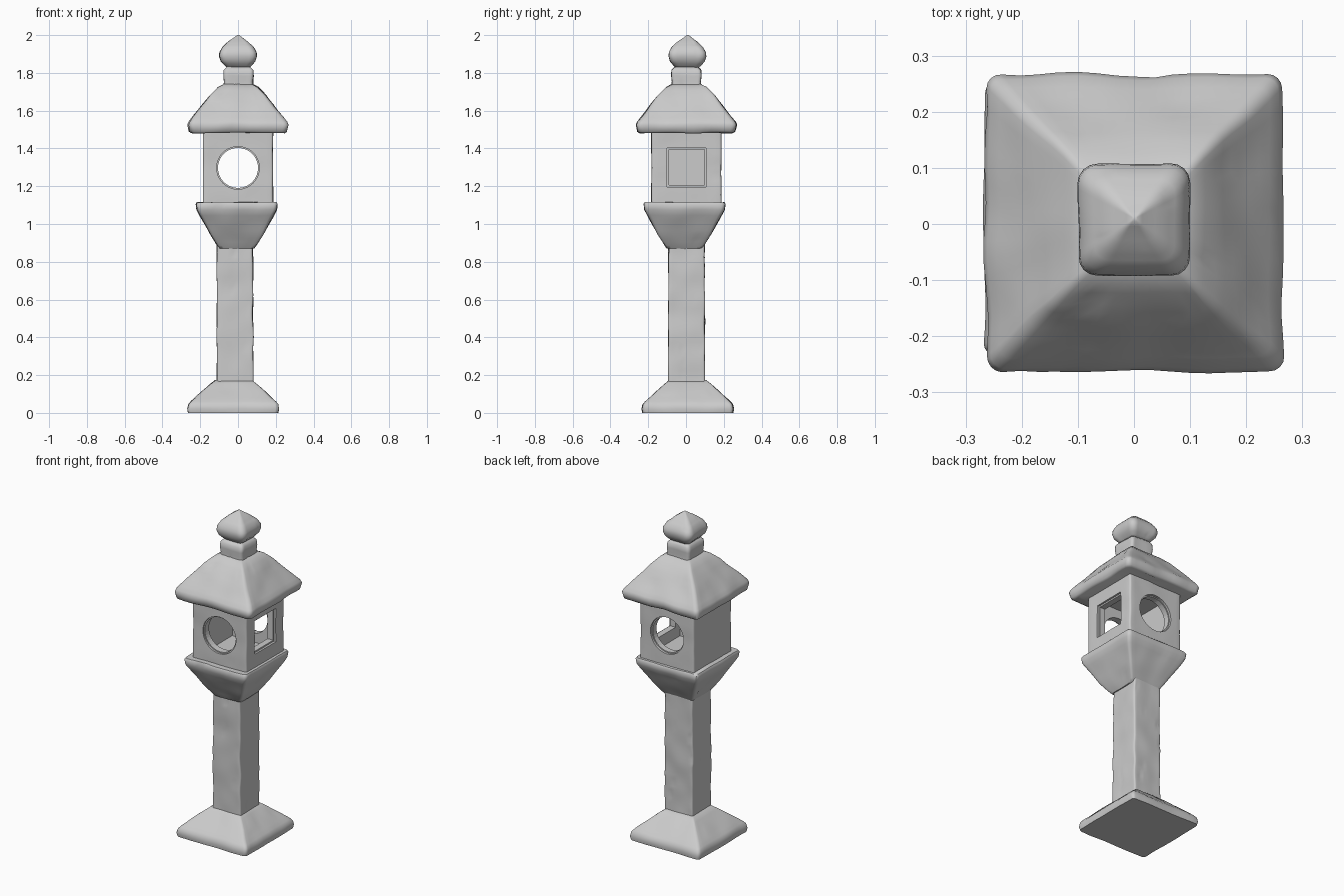
import bpy, bmesh, math
from mathutils import Vector, noise

if "Cube" in bpy.data.objects:
    bpy.data.objects.remove(bpy.data.objects["Cube"])

ROUGH = 0.005


def weather(p, amount=ROUGH):
    """Gentle stone unevenness plus occasional small pits."""
    p = Vector(p)
    n = noise.noise_vector(p * 9) * amount
    pit = max(0.0, noise.noise(p * 24 + Vector((7, 3, 1))) - 0.5) * amount * 4
    return p + Vector((n.x, n.y, n.z * 0.7)) - Vector((p.x, p.y, 0)).normalized() * pit


def square_ring(half, corner, arc=4, side=14):
    """Rounded square outline, counter-clockwise."""
    r, c = half * corner, half * (1 - corner)
    pts = []
    for q in range(4):
        cx, cy = [(c, c), (-c, c), (-c, -c), (c, -c)][q]
        nx, ny = [(c, c), (-c, c), (-c, -c), (c, -c)][(q + 1) % 4]
        for i in range(arc + 1):
            a = math.pi / 2 * (q + i / arc)
            last = (cx + r * math.cos(a), cy + r * math.sin(a))
            pts.append(last)
        a = math.pi / 2 * (q + 1)
        nxt = (nx + r * math.cos(a), ny + r * math.sin(a))
        for i in range(1, side):
            t = i / side
            pts.append((last[0] + (nxt[0] - last[0]) * t, last[1] + (nxt[1] - last[1]) * t))
    return pts


def loft(name, profile, centre=(0, 0), corner=0.12, amount=ROUGH, step=0.025, angle=50):
    """Stack rounded squares along a (half width, height) profile."""
    rows = [profile[0]]
    for (h0, z0), (h1, z1) in zip(profile, profile[1:]):
        k = max(1, round(math.hypot(h1 - h0, z1 - z0) / step))
        rows += [(h0 + (h1 - h0) * i / k, z0 + (z1 - z0) * i / k) for i in range(1, k + 1)]
    bm = bmesh.new()
    rings = []
    for h, z in rows:
        ring = []
        for x, y in square_ring(h, corner):
            p = weather((x + centre[0], y + centre[1], z), amount)
            if z == 0:
                p.z = 0
            ring.append(bm.verts.new(p))
        rings.append(ring)
    n = len(rings[0])
    for a, b in zip(rings, rings[1:]):
        for i in range(n):
            j = (i + 1) % n
            bm.faces.new((a[i], a[j], b[j], b[i]))
    bm.faces.new(rings[0][::-1])
    bm.faces.new(rings[-1])
    mesh = bpy.data.meshes.new(name)
    bm.to_mesh(mesh)
    bm.free()
    ob = bpy.data.objects.new(name, mesh)
    bpy.context.collection.objects.link(ob)
    smooth(ob, angle)
    return ob


def smooth(ob, angle):
    bpy.ops.object.select_all(action='DESELECT')
    ob.select_set(True)
    bpy.context.view_layer.objects.active = ob
    bpy.ops.object.shade_smooth_by_angle(angle=math.radians(angle))


def cut(ob, cutter):
    """Subtract a cutter, then discard it."""
    cutter.hide_render = True
    mod = ob.modifiers.new("cut", 'BOOLEAN')
    mod.operation, mod.solver, mod.object = 'DIFFERENCE', 'EXACT', cutter
    bpy.context.view_layer.objects.active = ob
    bpy.ops.object.modifier_apply(modifier=mod.name)
    bpy.data.objects.remove(cutter, do_unlink=True)


def box(size, loc):
    bpy.ops.mesh.primitive_cube_add(size=1, location=loc)
    ob = bpy.context.object
    ob.scale = size
    bpy.context.view_layer.update()
    return ob


def tube(radius, depth, loc):
    bpy.ops.mesh.primitive_cylinder_add(vertices=40, radius=radius, depth=depth,
                                        location=loc, rotation=(math.pi / 2, 0, 0))
    return bpy.context.object


# Flared foot and pillar
loft("base", [(0.238, 0), (0.242, 0.02), (0.237, 0.045), (0.225, 0.06),
              (0.165, 0.115), (0.12, 0.155), (0.095, 0.175)], (-0.025, 0.01), 0.08)
loft("post", [(0.097, 0.15), (0.096, 0.5), (0.095, 0.9)], (-0.016, 0.003), 0.1)

# Inverted pyramid platform
loft("platform", [(0.092, 0.87), (0.103, 0.885), (0.14, 0.945), (0.196, 1.045),
                  (0.212, 1.075), (0.216, 1.105), (0.21, 1.115)], (-0.006, -0.008), 0.1)

# Hollow light chamber: round windows front and back, square window on the right
chamber = loft("light_chamber", [(0.186, 1.105), (0.184, 1.3), (0.186, 1.49)], (0, 0.002), 0.06, 0.003)
cut(chamber, box((0.27, 0.27, 0.32), (0, 0.002, 1.297)))
cut(chamber, tube(0.106, 0.6, (0, 0, 1.297)))
for side in (-1, 1):
    cut(chamber, tube(0.113, 0.03, (0, side * 0.188, 1.297)))
cut(chamber, box((0.2, 0.188, 0.188), (0.16, 0.003, 1.3)))
cut(chamber, box((0.03, 0.206, 0.206), (0.188, 0.003, 1.3)))
smooth(chamber, 30)

# Hipped roof
loft("roof", [(0.245, 1.482), (0.258, 1.49), (0.265, 1.525), (0.258, 1.542), (0.19, 1.63),
              (0.145, 1.685), (0.105, 1.725), (0.07, 1.742)], (0, 0.002), 0.1, 0.007)

# Neck and bud-shaped finial
loft("neck", [(0.078, 1.725), (0.076, 1.755), (0.08, 1.785), (0.078, 1.815), (0.062, 1.832)],
     (0.003, 0.003), 0.22)
loft("finial", [(0.055, 1.825), (0.072, 1.838), (0.092, 1.862), (0.1, 1.888), (0.098, 1.91),
                (0.082, 1.938), (0.052, 1.965), (0.022, 1.986), (0.004, 2.0)],
     (0, 0.008), 0.35, 0.004, 0.015, 70)
